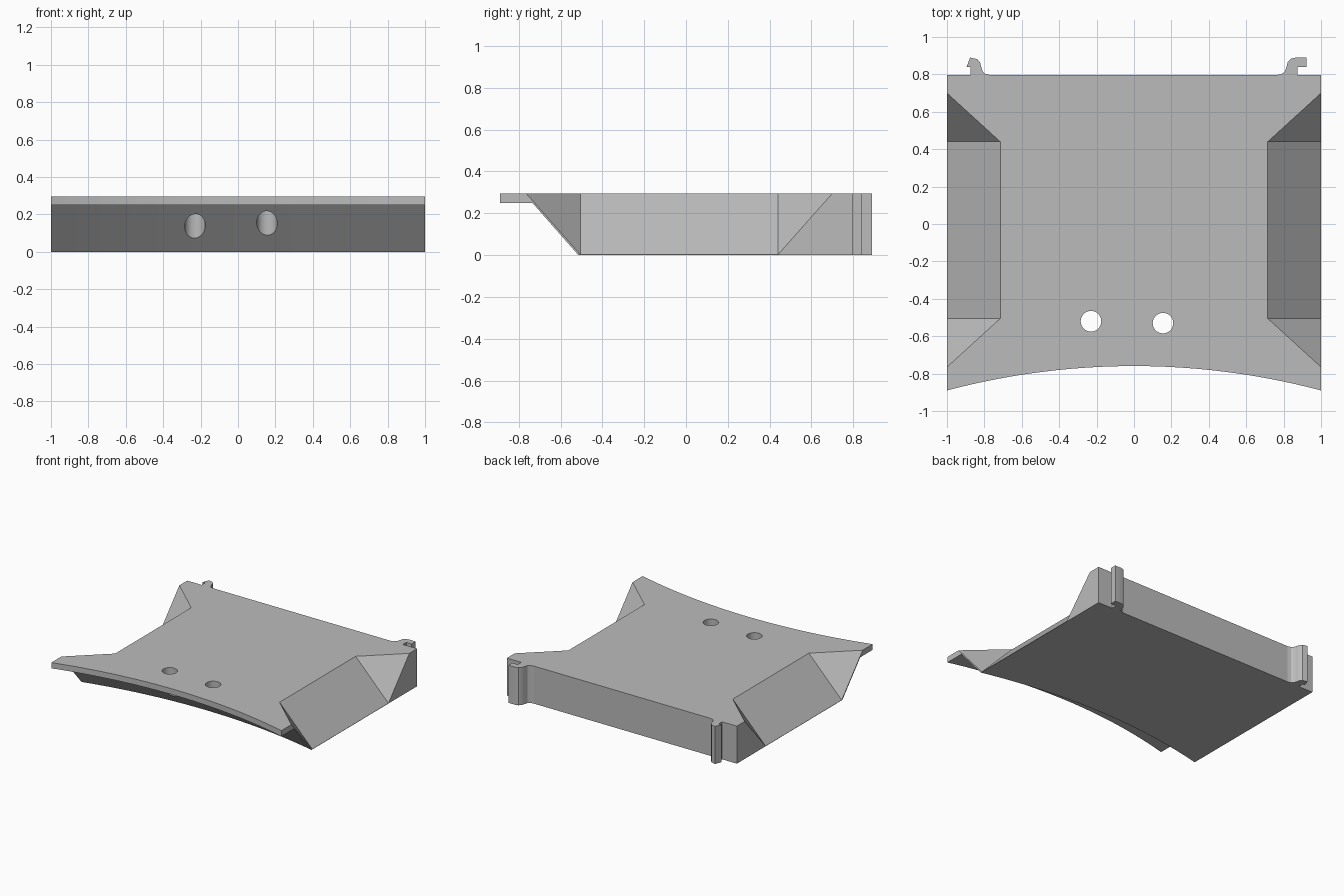
import bpy, bmesh, math
from mathutils import Vector

if "Cube" in bpy.data.objects:
    bpy.data.objects.remove(bpy.data.objects["Cube"], do_unlink=True)

TOP = 0.295
BACK = 0.797
ARC_CENTRE = -4.66      # y of the centre shared by all front arcs

grey = bpy.data.materials.new("plain grey")
grey.use_nodes = True
grey.diffuse_color = (0.5, 0.5, 0.5, 1)
grey.node_tree.nodes["Principled BSDF"].inputs["Base Color"].default_value = (0.5, 0.5, 0.5, 1)


def finish(name, bm):
    bmesh.ops.recalc_face_normals(bm, faces=bm.faces)
    mesh = bpy.data.meshes.new(name)
    bm.to_mesh(mesh)
    bm.free()
    mesh.materials.append(grey)
    obj = bpy.data.objects.new(name, mesh)
    bpy.context.collection.objects.link(obj)
    return obj


def activate(obj):
    bpy.ops.object.select_all(action='DESELECT')
    obj.select_set(True)
    bpy.context.view_layer.objects.active = obj


def smooth(obj):
    activate(obj)
    bpy.ops.object.shade_smooth_by_angle(angle=math.radians(30))


def cut(obj, cutter):
    mod = obj.modifiers.new("cut", 'BOOLEAN')
    mod.operation = 'DIFFERENCE'
    mod.solver = 'EXACT'
    mod.object = cutter
    activate(obj)
    bpy.ops.object.modifier_apply(modifier=mod.name)
    bpy.data.objects.remove(cutter, do_unlink=True)


def prism(name, outline, z0, z1):
    bm = bmesh.new()
    face = bm.faces.new([bm.verts.new((x, y, z0)) for x, y in outline])
    up = bmesh.ops.extrude_face_region(bm, geom=[face])["geom"]
    bmesh.ops.translate(bm, vec=(0, 0, z1 - z0),
                        verts=[v for v in up if isinstance(v, bmesh.types.BMVert)])
    return finish(name, bm)


def front_arc(corner_y, x):
    radius = math.hypot(1, corner_y - ARC_CENTRE)
    return ARC_CENTRE + math.sqrt(radius * radius - x * x)


# Body: side section lofted across the width, with a concave front lip
bm = bmesh.new()
steps = 48
rings = []
for i in range(steps + 1):
    x = -1 + 2 * i / steps
    section = [(BACK, 0), (BACK, TOP), (front_arc(-0.89, x), TOP), (front_arc(-0.89, x), 0.25),
               (front_arc(-0.735, x), 0.25), (front_arc(-0.515, x), 0)]
    rings.append([bm.verts.new((x, y, z)) for y, z in section])
for a, b in zip(rings, rings[1:]):
    for j in range(len(a)):
        k = (j + 1) % len(a)
        bm.faces.new((a[j], a[k], b[k], b[j]))
bm.faces.new(rings[0])
bm.faces.new(rings[-1])
body = finish("body", bm)

# Sloped pockets in both sides, with slanting ends
GROW = 0.2
for side in (1, -1):
    bm = bmesh.new()
    for inner_y, outer_y in ((-0.505, -0.765), (0.44, 0.70)):
        inner = Vector((0.715, inner_y, TOP))
        foot = Vector((1, inner_y, 0.002))
        corner = Vector((1, outer_y, TOP))
        start = inner - (foot - inner) * GROW
        for p in (start, foot + (foot - inner) * GROW,
                  start + (corner - inner) * (1 + 2 * GROW)):
            bm.verts.new((p.x * side, p.y, p.z))
    bmesh.ops.convex_hull(bm, input=bm.verts)
    cut(body, finish("pocket_cutter", bm))

# Two round through holes
for cx, cy in ((-0.23, -0.52), (0.155, -0.53)):
    ring = [(cx + 0.055 * math.cos(t * math.tau / 32), cy + 0.055 * math.sin(t * math.tau / 32))
            for t in range(32)]
    cut(body, prism("hole_cutter", ring, -0.1, 0.5))
smooth(body)

# Full-height clips on the back edge
left_clip = [(0.765, 0.78), (0.765, 0.797), (0.79, 0.802), (0.807, 0.816), (0.815, 0.84),
             (0.822, 0.865), (0.838, 0.883), (0.865, 0.89), (0.922, 0.89), (0.922, 0.84),
             (0.875, 0.84), (0.875, 0.78)]
right_clip = [(-0.77, 0.78), (-0.77, 0.797), (-0.795, 0.803), (-0.81, 0.818), (-0.817, 0.84),
              (-0.823, 0.864), (-0.838, 0.881), (-0.876, 0.89), (-0.895, 0.84),
              (-0.873, 0.84), (-0.873, 0.78)]
for name, outline in (("left_clip", left_clip), ("right_clip", right_clip)):
    smooth(prism(name, outline, 0, TOP))
